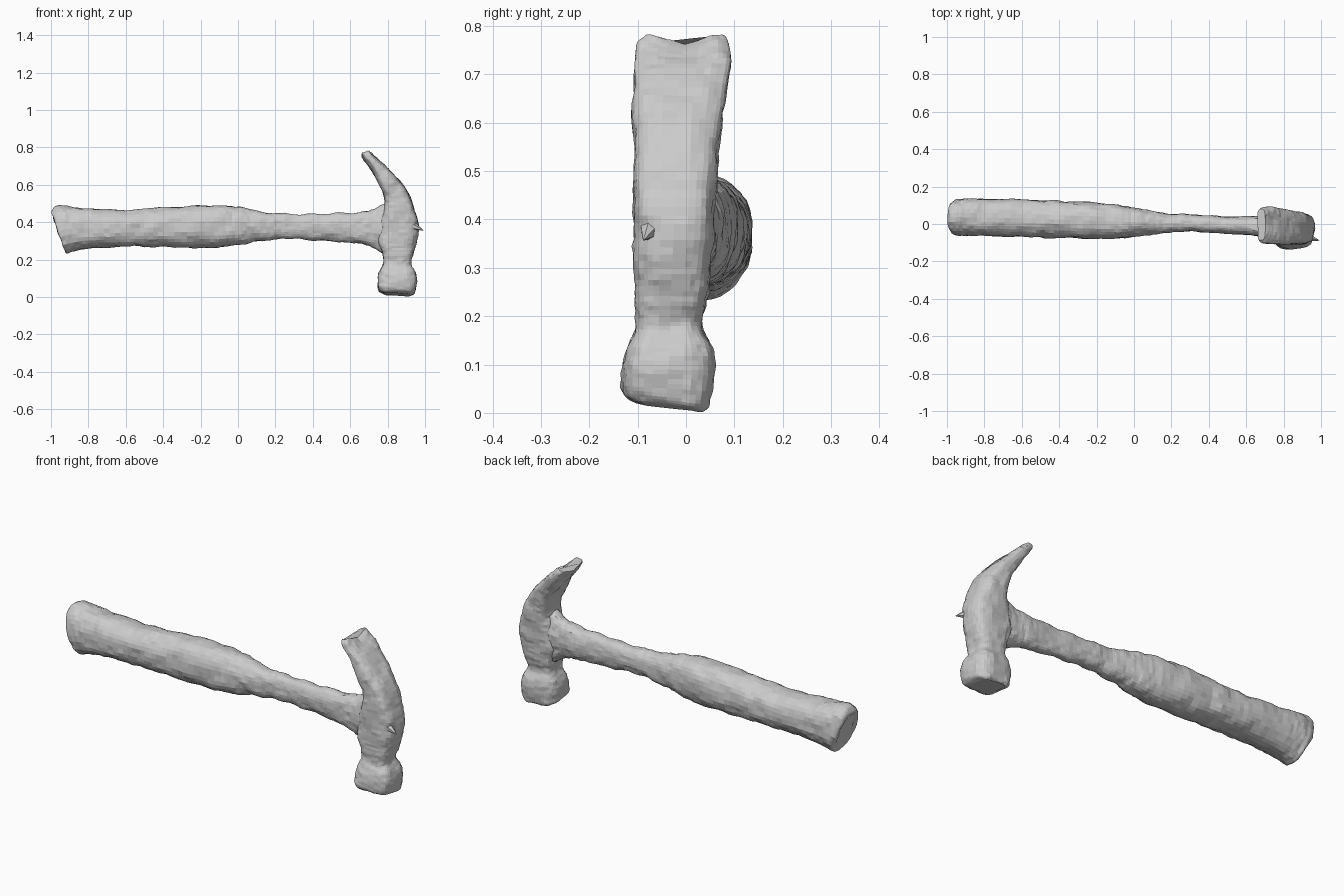
import bpy, bmesh, math
from mathutils import Vector, noise

cube = bpy.data.objects.get("Cube")
if cube:
    bpy.data.objects.remove(cube)

grey = bpy.data.materials.new("worn_grey")
grey.use_nodes = True
colour = (0.6, 0.6, 0.6, 1)
grey.diffuse_color = colour
grey.node_tree.nodes["Principled BSDF"].inputs["Base Color"].default_value = colour


def spline(p0, p1, p2, p3, t):
    """Catmull-Rom blend of whole cross-sections."""
    return [0.5 * (2 * b + (c - a) * t + (2 * a - 5 * b + 4 * c - d) * t * t
                   + (3 * b - a - 3 * c + d) * t ** 3)
            for a, b, c, d in zip(p0, p1, p2, p3)]


def finish(name, bm):
    bmesh.ops.recalc_face_normals(bm, faces=bm.faces)
    mesh = bpy.data.meshes.new(name)
    bm.to_mesh(mesh)
    bm.free()
    mesh.materials.append(grey)
    obj = bpy.data.objects.new(name, mesh)
    bpy.context.collection.objects.link(obj)
    return obj


def loft(name, sections, power, sides, steps, rough):
    """Each section: edge A (x, z), edge B (x, z), lowest y, highest y."""
    padded = [sections[0]] + sections + [sections[-1]]
    rows = []
    for i in range(len(sections) - 1):
        rows += [spline(*padded[i:i + 4], s / steps) for s in range(steps)]
    rows.append(sections[-1])
    bm = bmesh.new()
    rings = []
    for ax, az, bx, bz, low, high in rows:
        ring = []
        for k in range(sides):
            a = math.tau * k / sides
            c, s = math.cos(a), math.sin(a)
            u = math.copysign(abs(c) ** (2 / power), c)
            v = math.copysign(abs(s) ** (2 / power), s)
            ring.append(bm.verts.new(((ax + bx + (bx - ax) * u) / 2,
                                      (low + high + (high - low) * v) / 2,
                                      (az + bz + (bz - az) * u) / 2)))
        rings.append(ring)
    for r, q in zip(rings, rings[1:]):
        for k in range(sides):
            n = (k + 1) % sides
            bm.faces.new((r[k], r[n], q[n], q[k]))
    for ring in (rings[0], rings[-1]):
        bm.faces.new(ring)
    # lumpy cast surface
    bm.normal_update()
    shifts = [(v, v.normal * rough * (noise.noise(v.co * 14) + 0.6 * noise.noise(v.co * 45)))
              for v in bm.verts]
    for v, shift in shifts:
        v.co += shift
    return bm


# Handle: slanted butt, thick grip, thin shank, flare into the head
handle_sections = [
    (-0.93, 0.27, -0.98, 0.43, -0.03, 0.09),
    (-0.92, 0.235, -0.995, 0.46, -0.055, 0.12),
    (-0.89, 0.235, -0.95, 0.49, -0.063, 0.135),
    (-0.81, 0.26, -0.84, 0.475, -0.065, 0.135),
    (-0.6, 0.27, -0.6, 0.465, -0.068, 0.13),
    (-0.4, 0.268, -0.4, 0.478, -0.075, 0.122),
    (-0.15, 0.265, -0.15, 0.49, -0.08, 0.11),
    (0, 0.278, 0, 0.48, -0.07, 0.09),
    (0.1, 0.295, 0.1, 0.46, -0.055, 0.068),
    (0.25, 0.31, 0.25, 0.445, -0.042, 0.053),
    (0.42, 0.302, 0.42, 0.445, -0.043, 0.045),
    (0.6, 0.29, 0.6, 0.452, -0.06, 0.04),
    (0.71, 0.27, 0.71, 0.467, -0.07, 0.04),
    (0.78, 0.235, 0.78, 0.5, -0.085, 0.04),
    (0.85, 0.22, 0.85, 0.52, -0.085, 0.04),
]
finish("handle", loft("handle", handle_sections, 2.3, 32, 8, 0.008))

# Head: striking face, neck, cheek and curved claw in one sweep
head_sections = [
    (0.78, 0.02, 0.92, 0.01, -0.105, 0.035),
    (0.752, 0.035, 0.948, 0.025, -0.13, 0.05),
    (0.745, 0.08, 0.957, 0.08, -0.132, 0.058),
    (0.755, 0.135, 0.95, 0.135, -0.122, 0.055),
    (0.775, 0.18, 0.927, 0.18, -0.102, 0.035),
    (0.77, 0.23, 0.94, 0.23, -0.104, 0.04),
    (0.752, 0.3, 0.957, 0.3, -0.108, 0.05),
    (0.76, 0.4, 0.962, 0.39, -0.107, 0.058),
    (0.783, 0.49, 0.935, 0.5, -0.107, 0.065),
    (0.77, 0.567, 0.873, 0.608, -0.11, 0.072),
    (0.716, 0.674, 0.79, 0.7, -0.11, 0.085),
    (0.67, 0.745, 0.73, 0.758, -0.105, 0.09),
    (0.66, 0.767, 0.702, 0.782, -0.085, 0.08),
]
head = loft("head", head_sections, 3.2, 36, 6, 0.007)
for v in head.verts:
    # shallow notch between the claw tips, and a tilted striking face
    if v.co.z > 0.72:
        v.co.z -= 0.35 * (v.co.z - 0.72) * max(0, 1 - abs(v.co.y + 0.005) / 0.07)
    if v.co.z < 0.1:
        v.co.z -= 0.12 * (v.co.y + 0.04) * (1 - v.co.z / 0.1)
finish("head", head)

# Small burr on the back of the cheek
burr = bmesh.new()
bmesh.ops.create_cone(burr, cap_ends=True, segments=6, radius1=0.025, radius2=0.001, depth=0.07)
obj = finish("burr", burr)
obj.location = (0.96, -0.08, 0.37)
obj.rotation_euler = Vector((1, -0.25, -0.4)).to_track_quat("Z", "Y").to_euler()
